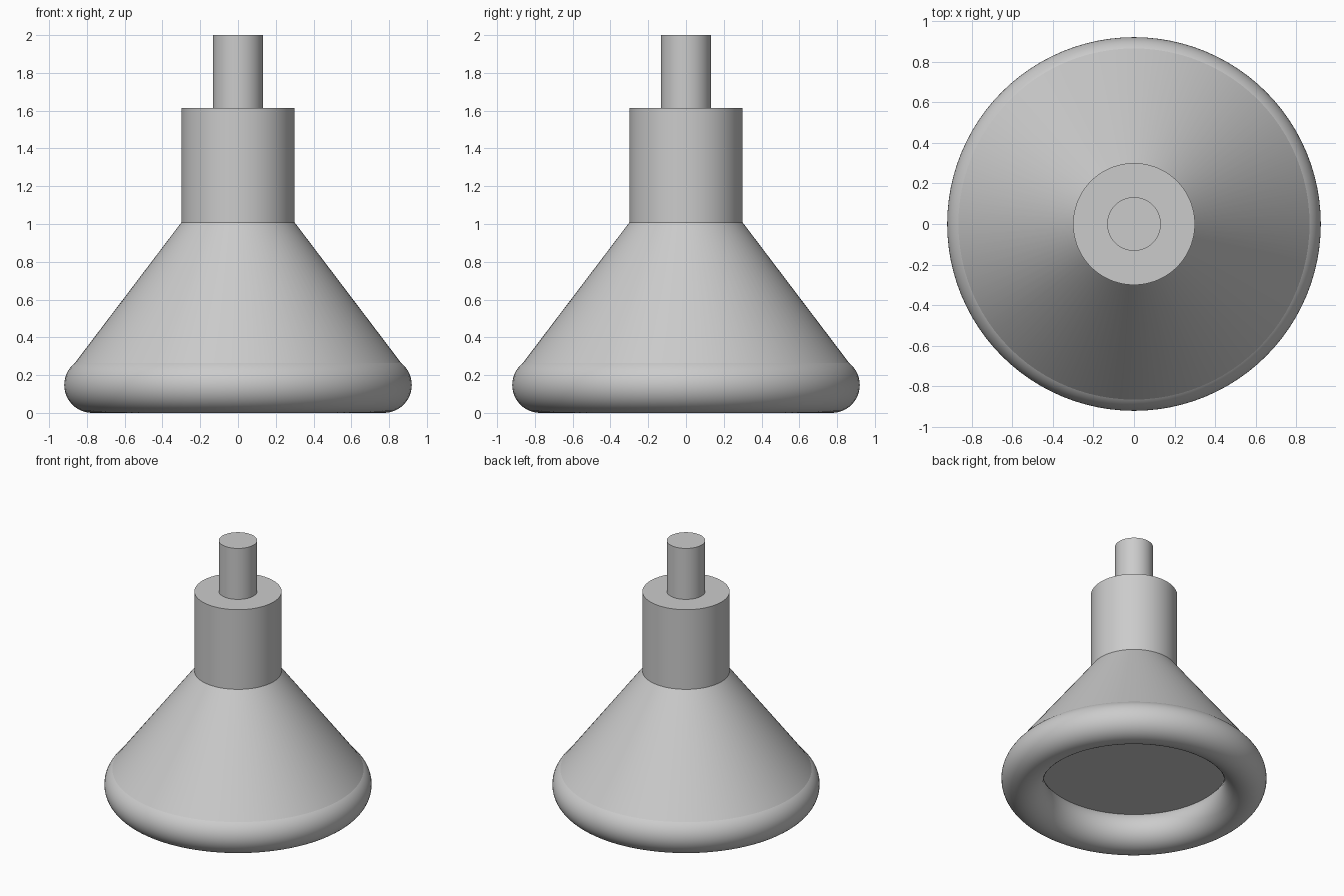
import bpy
import math

cube = bpy.data.objects.get("Cube")
if cube:
    bpy.data.objects.remove(cube, do_unlink=True)

# Single plain grey finish
grey = bpy.data.materials.new("light grey")
grey.use_nodes = True
colour = (0.6, 0.6, 0.6, 1)
grey.diffuse_color = colour
grey.node_tree.nodes["Principled BSDF"].inputs["Base Color"].default_value = colour


def finish(name):
    part = bpy.context.object
    part.name = name
    part.data.materials.append(grey)
    bpy.ops.object.shade_smooth_by_angle(angle=math.radians(35))


def turned(name, bottom_radius, top_radius, bottom, top):
    """Capped round section between two heights."""
    bpy.ops.mesh.primitive_cone_add(
        vertices=96, radius1=bottom_radius, radius2=top_radius,
        depth=top - bottom, location=(0, 0, (bottom + top) / 2))
    finish(name)


# Rounded rim at the foot
bpy.ops.mesh.primitive_torus_add(
    major_radius=0.772, minor_radius=0.148, major_segments=96,
    minor_segments=48, location=(0, 0, 0.148))
finish("rounded_rim")

# Flared body, collar and stem stacked on the axis
turned("flared_body", 0.886, 0.3, 0.235, 1.008)
turned("collar", 0.3, 0.3, 1.008, 1.613)
turned("stem", 0.132, 0.132, 1.613, 2.0)
